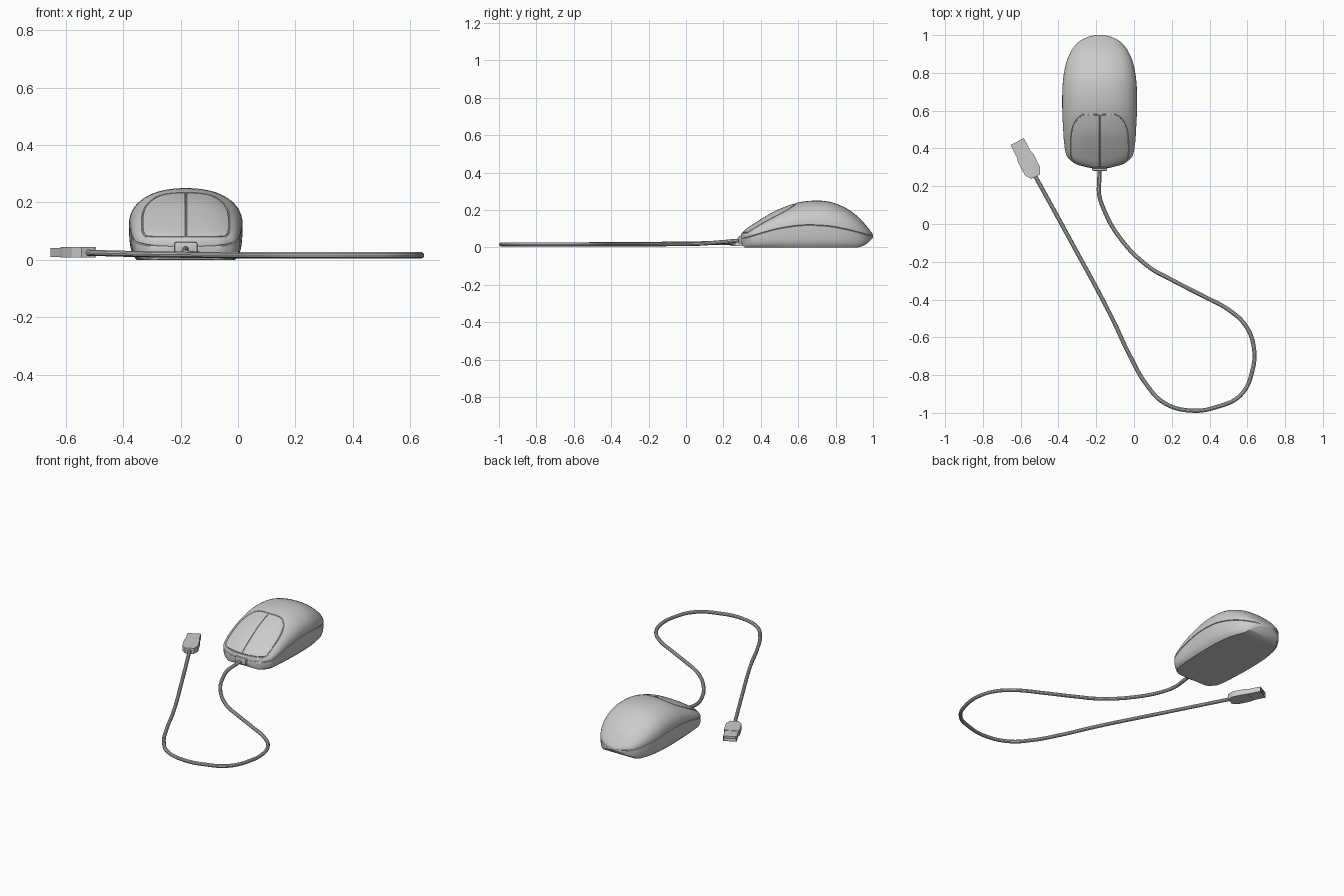
import bpy, bmesh, math
from mathutils import Vector, Matrix
from mathutils.bvhtree import BVHTree

if "Cube" in bpy.data.objects:
    bpy.data.objects.remove(bpy.data.objects["Cube"])

CX = -0.182  # centre line of the mouse


def catmull(rows, steps):
    """Smooth interpolation through rows of numbers."""
    out = []
    for i in range(len(rows) - 1):
        a, b, c, d = (rows[max(0, min(len(rows) - 1, i + k))] for k in (-1, 0, 1, 2))
        for s in range(steps):
            t = s / steps
            out.append([0.5 * (2 * q + (r - p) * t + (2 * p - 5 * q + 4 * r - u) * t * t
                               + (3 * q - p - 3 * r + u) * t ** 3)
                        for p, q, r, u in zip(a, b, c, d)])
    return out + [list(rows[-1])]


def add_mesh(name, bm):
    bmesh.ops.recalc_face_normals(bm, faces=bm.faces)
    me = bpy.data.meshes.new(name)
    bm.to_mesh(me)
    bm.free()
    ob = bpy.data.objects.new(name, me)
    bpy.context.collection.objects.link(ob)
    return ob


def activate(ob):
    bpy.ops.object.select_all(action='DESELECT')
    ob.select_set(True)
    bpy.context.view_layer.objects.active = ob


def smooth(ob, angle=35):
    activate(ob)
    bpy.ops.object.shade_smooth_by_angle(angle=math.radians(angle))


def tube(name, pts, radius, cyclic=False, bezier=False, sides=1):
    cu = bpy.data.curves.new(name, 'CURVE')
    cu.dimensions = '3D'
    cu.bevel_depth, cu.bevel_resolution, cu.use_fill_caps = radius, sides, True
    sp = cu.splines.new('BEZIER' if bezier else 'POLY')
    if bezier:
        sp.bezier_points.add(len(pts) - 1)
        for bp, p in zip(sp.bezier_points, pts):
            bp.co = p
            bp.handle_left_type = bp.handle_right_type = 'AUTO'
        sp.resolution_u = 8
    else:
        sp.points.add(len(pts) - 1)
        for pt, p in zip(sp.points, pts):
            pt.co = (*p, 1)
    sp.use_cyclic_u = cyclic
    ob = bpy.data.objects.new(name, cu)
    bpy.context.collection.objects.link(ob)
    activate(ob)
    bpy.ops.object.convert(target='MESH')
    return bpy.context.view_layer.objects.active


def box(name, lo, hi, bevel=0.0):
    bm = bmesh.new()
    bmesh.ops.create_cube(bm, size=1)
    for v in bm.verts:
        v.co = [l + (c + 0.5) * (h - l) for c, l, h in zip(v.co, lo, hi)]
    if bevel:
        bmesh.ops.bevel(bm, geom=bm.edges[:], offset=bevel, segments=2, profile=0.5, affect='EDGES')
    return add_mesh(name, bm)


# Mouse body: lofted sections (y, half width, top, seam height, bottom)
KEYS = [(.292, .02, .060, .047, .035), (.296, .045, .072, .047, .025), (.305, .085, .085, .048, .008),
        (.315, .12, .093, .050, 0), (.33, .145, .105, .054, 0), (.36, .174, .125, .063, 0),
        (.42, .187, .163, .081, 0), (.5, .193, .206, .101, 0), (.62, .198, .244, .118, 0),
        (.75, .195, .247, .115, 0), (.85, .178, .213, .098, 0), (.92, .148, .164, .081, 0),
        (.965, .11, .115, .068, .018), (.99, .063, .083, .062, .043), (1.0, .02, .067, .060, .052)]
LOWER = [(1, 0), (.997, .25), (.985, .5), (.965, .7), (.93, .87), (.865, 1)]
GAP, POWER, N = 0.0025, 2.25, 14


def section(y, w, top, seam, bottom):
    bottom = max(bottom, 0)
    half = [(w * f, seam - GAP - (seam - GAP - bottom) * g) for f, g in reversed(LOWER)]
    half.append((w - 0.005, seam))  # recessed seam between base and shell
    for i in range(N):
        a = i / N * math.pi / 2
        half.append((w * math.cos(a) ** (2 / POWER),
                     seam + GAP + (top - seam - GAP) * math.sin(a) ** (2 / POWER)))
    pts = half + [(0, top)] + [(-x, z) for x, z in reversed(half)]
    return [(CX + x, y, z) for x, z in pts]


bm = bmesh.new()
rings = [[bm.verts.new(p) for p in section(*row)] for row in catmull(KEYS, 5)]
for r0, r1 in zip(rings, rings[1:]):
    for i in range(len(r0)):
        j = (i + 1) % len(r0)
        bm.faces.new((r0[i], r0[j], r1[j], r1[i]))
bm.faces.new(rings[0])
bm.faces.new(rings[-1])
bm.normal_update()
tree = BVHTree.FromBMesh(bm)
body = add_mesh("mouse_body", bm)


def on_front(x, z):
    """Project a front-view point on to the body."""
    return tree.ray_cast(Vector((CX + x, -1, z)), Vector((0, 1, 0)))[0]


# Button gaps: outline and divider cut as shallow grooves
HALF = [(0, .234), (.05, .232), (.09, .224), (.12, .207), (.14, .185), (.15, .16), (.152, .12),
        (.15, .1), (.142, .085), (.125, .08), (.07, .079), (0, .079)]
right = catmull(HALF, 4)
loop = right + [(-x, z) for x, z in right[-2:0:-1]]
outline = tube("button_outline_cutter", [on_front(x, z) for x, z in loop], 0.0035, cyclic=True)
divider = tube("button_divider_cutter",
               [on_front(0.0004, .079 + .155 * i / 24) for i in range(25)], 0.0037)
for cutter in (outline, divider):
    cutter.hide_render = True
    cutter.hide_set(True)
    mod = body.modifiers.new(cutter.name, 'BOOLEAN')
    mod.operation, mod.solver, mod.object = 'DIFFERENCE', 'EXACT', cutter
activate(body)
for mod in list(body.modifiers):
    bpy.ops.object.modifier_apply(modifier=mod.name)
for cutter in (outline, divider):
    bpy.data.objects.remove(cutter)
smooth(body)

# Cable outlet block on the front
smooth(box("cable_outlet", (CX - .04, .281, .02), (CX + .04, .33, .062), 0.006))

# Cable lying on the table
PATH = [(-.182, .3, .038), (-.184, .23, .032), (-.185, .16, .026), (-.165, .09, .02), (-.077, -.07, .017),
        (.08, -.228, .016), (.2, -.296, .016), (.373, -.385, .016), (.505, -.457, .016),
        (.592, -.54, .016), (.633, -.645, .016), (.629, -.767, .016), (.565, -.905, .016),
        (.44, -.968, .016), (.304, -.988, .016), (.16, -.947, .016), (.066, -.85, .016),
        (-.024, -.693, .016), (-.12, -.49, .017), (-.34, -.08, .02), (-.53, .266, .025)]
smooth(tube("cable", PATH, 0.011, bezier=True, sides=3))

# Plug, built along +y and then turned into place
place = Matrix.Translation((-.522, .25, 0)) @ Matrix.Rotation(math.radians(27.4), 4, 'Z')
bm = bmesh.new()
plan = [(-.026, 0), (.026, 0), (.046, .035), (.046, .115), (.04, .132), (-.04, .132), (-.046, .115), (-.046, .035)]
face = bm.faces.new([bm.verts.new((x, y, .008)) for x, y in plan])
ext = bmesh.ops.extrude_face_region(bm, geom=[face])
bmesh.ops.translate(bm, vec=(0, 0, .036), verts=[v for v in ext['geom'] if isinstance(v, bmesh.types.BMVert)])
add_mesh("plug_grip", bm).matrix_world = place

# Hollow connector shell with a tongue inside
shell = box("plug_shell", (-.04, .125, .010), (.04, .21, .042))
bm = bmesh.new()
bm.from_mesh(shell.data)
end = max(bm.faces, key=lambda f: f.calc_center_median().y)
bmesh.ops.inset_region(bm, faces=[end], thickness=0.004)
ext = bmesh.ops.extrude_face_region(bm, geom=[end])
bmesh.ops.translate(bm, vec=(0, -.06, 0), verts=[v for v in ext['geom'] if isinstance(v, bmesh.types.BMVert)])
if end.is_valid:
    bmesh.ops.delete(bm, geom=[end], context='FACES_ONLY')
bm.to_mesh(shell.data)
bm.free()
shell.matrix_world = place
box("plug_tongue", (-.034, .14, .026), (.034, .205, .037)).matrix_world = place
